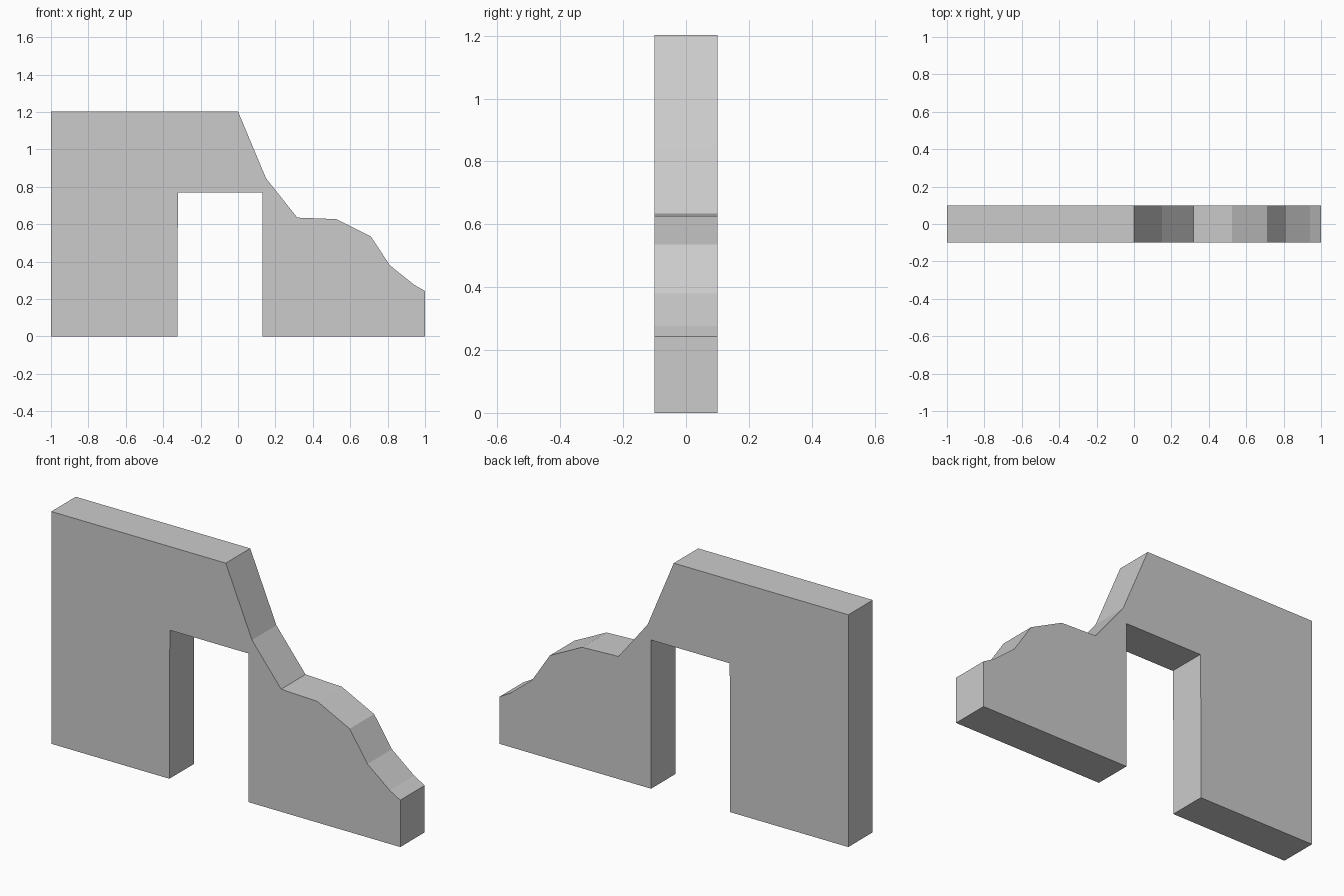
import bpy
import bmesh

if "Cube" in bpy.data.objects:
    bpy.data.objects.remove(bpy.data.objects["Cube"])

DEPTH = 0.2

# Front outline (x, z): doorway, broken right edge, intact top and left side
OUTLINE = [
    (-1, 0), (-0.323, 0), (-0.323, 0.5), (-0.32, 0.77), (0.13, 0.77), (0.13, 0),
    (1, 0), (1, 0.243), (0.94, 0.277), (0.812, 0.38), (0.71, 0.535),
    (0.525, 0.627), (0.317, 0.635), (0.15, 0.845), (0, 1.203), (-1, 1.203),
]


def extrude_outline(name, outline, depth):
    bm = bmesh.new()
    face = bm.faces.new([bm.verts.new((x, -depth / 2, z)) for x, z in outline])
    result = bmesh.ops.extrude_face_region(bm, geom=[face], use_keep_orig=True)
    back = [g for g in result["geom"] if isinstance(g, bmesh.types.BMVert)]
    bmesh.ops.translate(bm, verts=back, vec=(0, depth, 0))
    bmesh.ops.recalc_face_normals(bm, faces=bm.faces)
    mesh = bpy.data.meshes.new(name)
    bm.to_mesh(mesh)
    bm.free()
    obj = bpy.data.objects.new(name, mesh)
    bpy.context.collection.objects.link(obj)
    return obj


# Ruined wall with a doorway
extrude_outline("broken_wall_with_doorway", OUTLINE, DEPTH)
